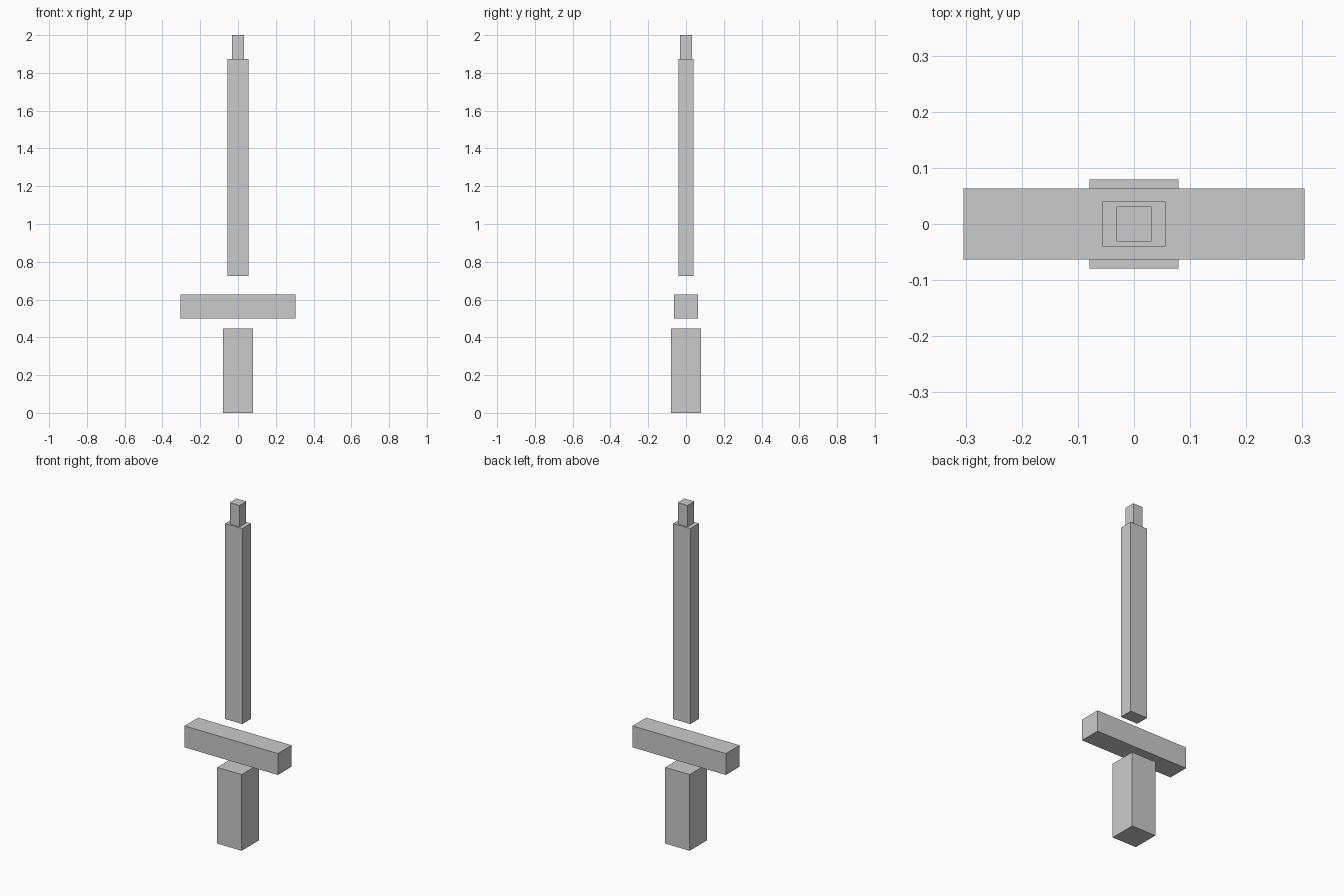
import bpy

if "Cube" in bpy.data.objects:
    bpy.data.objects.remove(bpy.data.objects["Cube"])


def box(name, width, depth, z0, z1):
    """Axis-aligned box centred on x and y, spanning z0 to z1."""
    bpy.ops.mesh.primitive_cube_add(size=1, location=(0, 0, (z0 + z1) / 2))
    obj = bpy.context.object
    obj.name = name
    obj.scale = (width, depth, z1 - z0)
    bpy.ops.object.transform_apply(location=False, rotation=False, scale=True)
    return obj


# Square grip standing on the ground
box("grip", 0.159, 0.159, 0.0, 0.448)
# Wide crossguard floating above the grip
box("crossguard", 0.608, 0.127, 0.5, 0.626)
# Long blade floating above the guard
box("blade", 0.112, 0.08, 0.724, 1.874)
# Small tip sitting on the blade
box("blade_tip", 0.063, 0.063, 1.874, 2.0)
